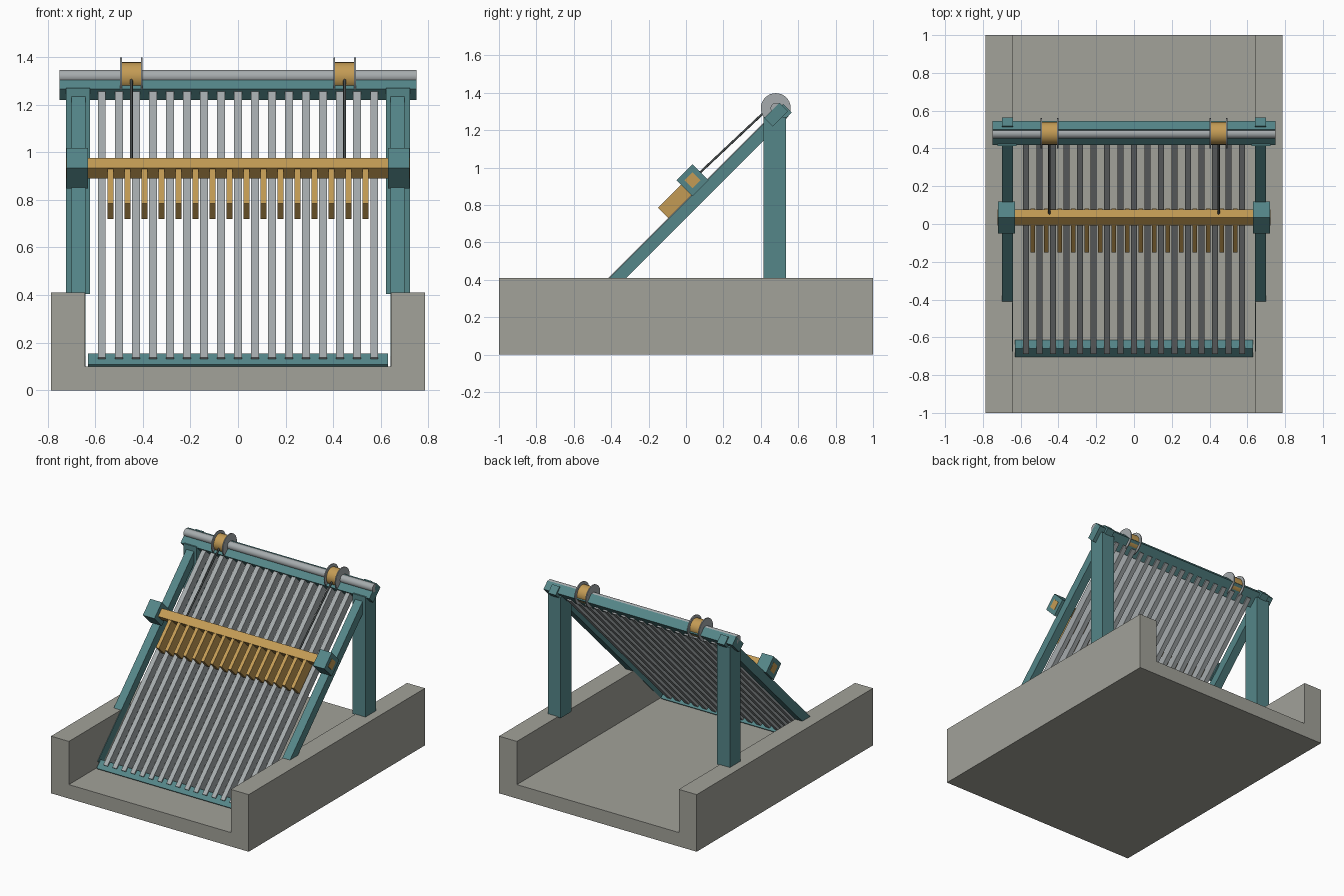
import bpy, math
from mathutils import Vector, Matrix

if "Cube" in bpy.data.objects:
    bpy.data.objects.remove(bpy.data.objects["Cube"])

R = math.sqrt(0.5)


def mat(name, rgb):
    m = bpy.data.materials.new(name)
    m.diffuse_color = (*rgb, 1)
    m.use_nodes = True
    m.node_tree.nodes["Principled BSDF"].inputs["Base Color"].default_value = m.diffuse_color
    return m


concrete = mat("concrete", (0.36, 0.36, 0.32))
teal = mat("teal_paint", (0.09, 0.24, 0.25))
tan = mat("tan_paint", (0.55, 0.33, 0.09))
steel = mat("steel", (0.38, 0.41, 0.42))
dark = mat("dark_cable", (0.06, 0.07, 0.07))


def slope(s, n):
    """Position (y, z) at distance s up the 45 degree rack and n out of it."""
    return (s - n) * R, 0.775 + (s + n) * R


def box(name, centre, size, material, tilt=0.0):
    bpy.ops.mesh.primitive_cube_add(size=1)
    o = bpy.context.object
    o.name = name
    o.data.transform(Matrix.Diagonal((*size, 1)))
    o.location = centre
    o.rotation_euler = (tilt, 0, 0)
    o.data.materials.append(material)
    return o


def rack_box(name, x, s0, s1, n0, n1, width, material):
    y, z = slope((s0 + s1) / 2, (n0 + n1) / 2)
    return box(name, (x, y, z), (width, s1 - s0, n1 - n0), material, math.pi / 4)


def rod(name, a, b, r, material, sides=32):
    a, b = Vector(a), Vector(b)
    bpy.ops.mesh.primitive_cylinder_add(vertices=sides, radius=r, depth=(b - a).length)
    o = bpy.context.object
    o.name = name
    o.location = (a + b) / 2
    o.rotation_euler = (b - a).to_track_quat('Z', 'Y').to_euler()
    bpy.ops.object.shade_smooth_by_angle(angle=math.radians(35))
    o.data.materials.append(material)
    return o


# U-shaped concrete channel extruded along y
prof = [(-.785, 0), (.785, 0), (.785, .41), (.643, .41),
        (.643, .10), (-.643, .10), (-.643, .41), (-.785, .41)]
n = len(prof)
verts = [(x, y, z) for y in (-1, 1) for x, z in prof]
faces = [tuple(range(n)), tuple(reversed(range(n, 2 * n)))]
faces += [(i, i + n, (i + 1) % n + n, (i + 1) % n) for i in range(n)]
me = bpy.data.meshes.new("channel")
me.from_pydata(verts, [], faces)
me.materials.append(concrete)
bpy.context.collection.objects.link(bpy.data.objects.new("channel", me))

# Cross beams of the rack
rack_box("bottom_beam", 0, -.97, -.905, -.038, .027, 1.26, teal)
rack_box("top_beam", 0, .643, .757, -.014, .050, 1.5, teal)

# Screen bars, with rake tines in the gaps between them
pitch = 0.0715
for i in range(17):
    rack_box("screen_bar", (i - 8) * pitch, -.937, .70, -.024, .036, .033, steel)
for i in range(16):
    rack_box("rake_tine", (i - 7.5) * pitch, -.099, .136, .021, .113, .025, tan)

# Rake beam
rack_box("rake_beam", 0, .106, .166, .057, .117, 1.445, tan)

# Winch shaft
AY, AZ = 0.48, 1.318
rod("winch_shaft", (-.75, AY, AZ), (.75, AY, AZ), .028, steel)

for side in (-1, 1):
    # Frame sides
    rack_box("side_rail", side * .67, -.923, .767, -.032, .032, .06, teal)
    box("support_post", (side * .672, .474, .838), (.102, .12, .865), teal)
    rack_box("rake_carriage", side * .675, .076, .196, .027, .147, .092, teal)
    # Spool with two flanges and its cable
    x = side * .448
    rod("spool_core", (x - .042, AY, AZ), (x + .042, AY, AZ), .06, tan)
    for e in (-1, 1):
        rod("spool_flange", (x + e * .040, AY, AZ), (x + e * .047, AY, AZ), .08, steel)
    rod("cable", (x, .055, .955), (x, .435, 1.312), .006, dark, 12)
